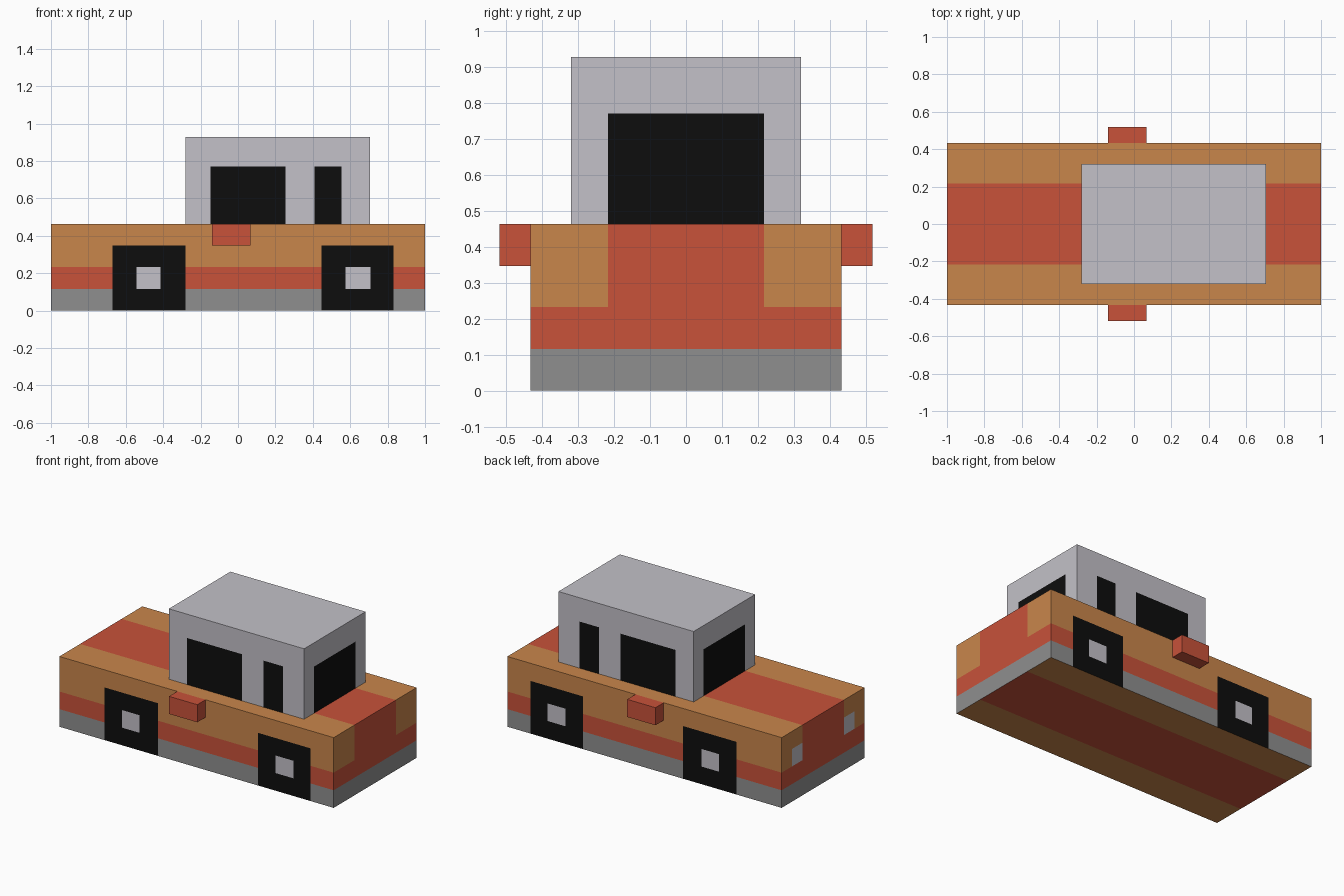
import bpy
import bmesh
from mathutils import Vector

cube = bpy.data.objects.get("Cube")
if cube:
    bpy.data.objects.remove(cube, do_unlink=True)


def linear(c):
    c /= 255
    return c / 12.92 if c <= 0.04045 else ((c + 0.055) / 1.055) ** 2.4


def make_material(name, r, g, b):
    colour = (linear(r), linear(g), linear(b), 1)
    mat = bpy.data.materials.new(name)
    mat.use_nodes = True
    mat.diffuse_color = colour
    mat.node_tree.nodes["Principled BSDF"].inputs["Base Color"].default_value = colour
    return mat


MATERIALS = [
    make_material("orange_paint", 201, 134, 75),
    make_material("red_paint", 200, 82, 58),
    make_material("sill_grey", 143, 143, 143),
    make_material("light_grey", 195, 193, 200),
    make_material("black", 13, 13, 13),
]
ORANGE, RED, GREY, LIGHT, BLACK = range(len(MATERIALS))


def painted_box(name, low, high, rule, cuts=((), (), ())):
    """Box sliced at the given x, y and z positions, each face coloured by a rule."""
    low, high = Vector(low), Vector(high)
    bm = bmesh.new()
    bmesh.ops.create_cube(bm, size=1)
    for v in bm.verts:
        v.co = (low + high) / 2 + v.co * (high - low)
    for axis, positions in enumerate(cuts):
        normal = Vector((0, 0, 0))
        normal[axis] = 1
        for p in positions:
            geom = bm.verts[:] + bm.edges[:] + bm.faces[:]
            bmesh.ops.bisect_plane(bm, geom=geom, plane_co=normal * p, plane_no=normal)
    bm.normal_update()
    for f in bm.faces:
        f.material_index = rule(f.calc_center_median(), f.normal)
    mesh = bpy.data.meshes.new(name)
    bm.to_mesh(mesh)
    bm.free()
    for mat in MATERIALS:
        mesh.materials.append(mat)
    obj = bpy.data.objects.new(name, mesh)
    bpy.context.collection.objects.link(obj)
    return obj


def within(value, spans):
    return any(a < value < b for a, b in spans)


def mirrored(*values):
    return [s * v for v in values for s in (-1, 1)]


# Shared layout
SILL, BAND, ARCH, DECK = 0.116, 0.232, 0.347, 0.463
STRIPE, LAMP, SIDE = 0.216, 0.325, 0.432
WHEELS = ((-0.67, -0.28), (0.447, 0.832))
HUBS = ((-0.543, -0.415), (0.575, 0.708))
WINDOWS = ((-0.147, 0.253), (0.41, 0.553))
WINDOW_TOP = 0.77


def body_colour(c, n):
    # Deck and underside: central stripe
    if abs(n.z) > 0.5:
        return RED if abs(c.y) < STRIPE else ORANGE
    # Flanks: wheels and hubs
    if abs(n.y) > 0.5 and c.z < ARCH and within(c.x, WHEELS):
        return LIGHT if within(c.x, HUBS) and SILL < c.z < BAND else BLACK
    if c.z < SILL:
        return GREY
    if c.z < BAND:
        return RED
    # Ends: stripe, and headlights at the bonnet end
    if abs(n.x) > 0.5:
        if abs(c.y) < STRIPE:
            return RED
        if n.x < 0 and abs(c.y) < LAMP and c.z < ARCH:
            return LIGHT
    return ORANGE


def cabin_colour(c, n):
    if abs(n.z) > 0.5 or c.z > WINDOW_TOP:
        return LIGHT
    glazed = abs(c.y) < STRIPE if abs(n.x) > 0.5 else within(c.x, WINDOWS)
    return BLACK if glazed else LIGHT


# Body with painted wheels, bands and lamps
painted_box("body", (-1, -SIDE, 0), (1, SIDE, DECK), body_colour,
            ([x for span in WHEELS + HUBS for x in span],
             mirrored(STRIPE, LAMP), (SILL, BAND, ARCH)))

# Cabin with windows
painted_box("cabin", (-0.28, -0.32, DECK), (0.706, 0.32, 0.927), cabin_colour,
            ([x for span in WINDOWS for x in span], mirrored(STRIPE), (WINDOW_TOP,)))

# Side mirrors
for label, s in (("right", -1), ("left", 1)):
    near, far = sorted((s * SIDE, s * 0.518))
    painted_box(label + "_flank_mirror", (-0.14, near, ARCH), (0.066, far, DECK),
                lambda c, n: RED)
